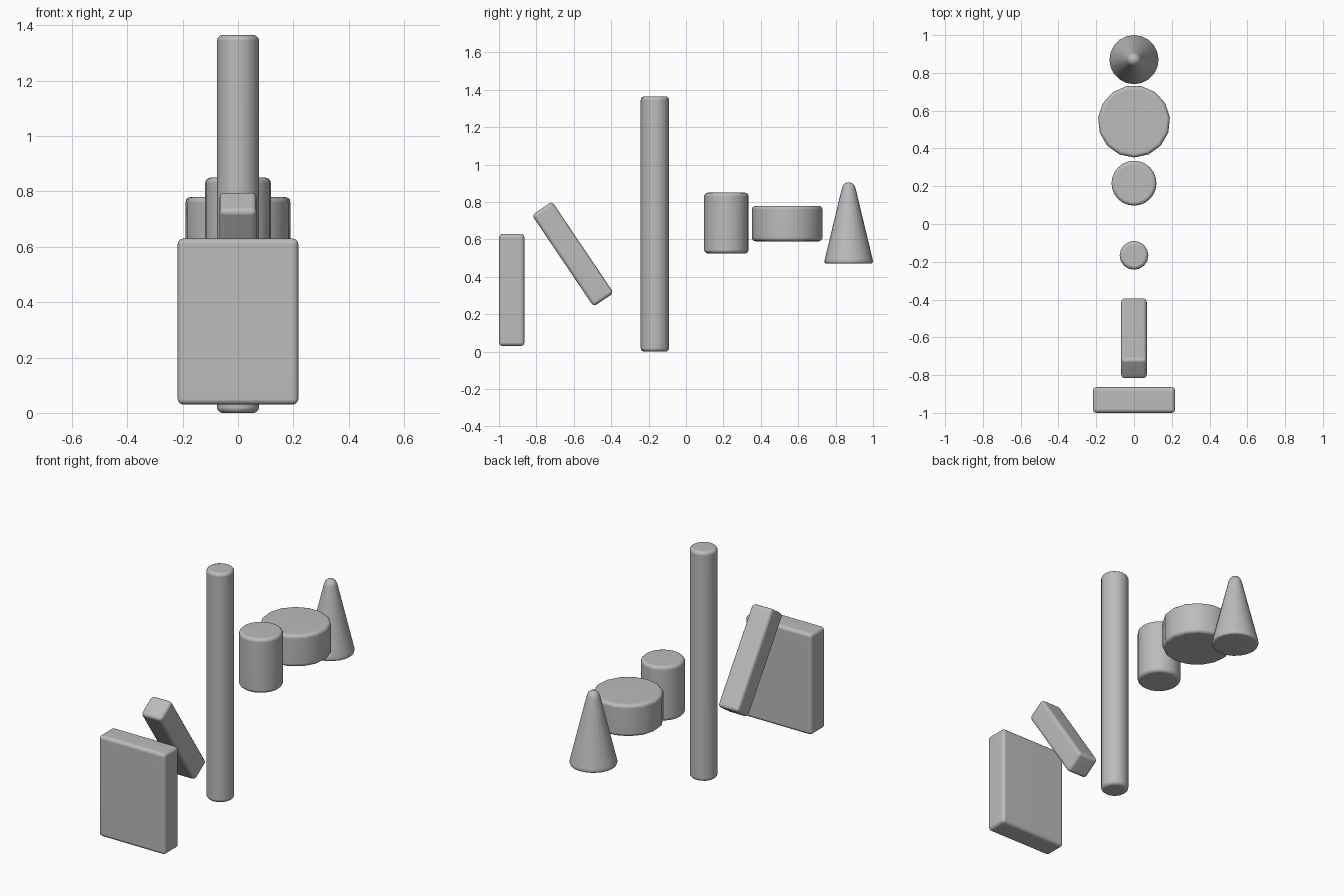
import bpy
import math

if "Cube" in bpy.data.objects:
    bpy.data.objects.remove(bpy.data.objects["Cube"], do_unlink=True)

GREY = (0.5, 0.5, 0.5, 1)
mat = bpy.data.materials.new("plain grey")
mat.use_nodes = True
mat.diffuse_color = GREY
mat.node_tree.nodes["Principled BSDF"].inputs["Base Color"].default_value = GREY


def finish(name, bevel):
    """Name the active object, round its edges and shade it smooth."""
    ob = bpy.context.object
    ob.name = name
    ob.data.materials.append(mat)
    bpy.ops.object.transform_apply(location=False, rotation=False, scale=True)
    mod = ob.modifiers.new("rounded edges", 'BEVEL')
    mod.width = bevel
    mod.segments = 3
    mod.limit_method = 'ANGLE'
    mod.angle_limit = math.radians(40)
    bpy.ops.object.shade_smooth()
    weighted = ob.modifiers.new("flat faces", 'WEIGHTED_NORMAL')
    weighted.keep_sharp = True
    return ob


def block(name, size, y, z, tilt=0):
    bpy.ops.mesh.primitive_cube_add(size=1, location=(0, y, z),
                                    rotation=(math.radians(tilt), 0, 0))
    bpy.context.object.scale = size
    return finish(name, 0.02)


def drum(name, radius, y, bottom, top, sides):
    bpy.ops.mesh.primitive_cylinder_add(vertices=sides, radius=radius, depth=top - bottom,
                                        location=(0, y, (bottom + top) / 2),
                                        rotation=(0, 0, math.pi))
    return finish(name, 0.02)


# Boxes
block("upright_slab", (0.436, 0.136, 0.6), -0.932, 0.33)
block("leaning_bar", (0.135, 0.13, 0.59), -0.605, 0.522, 34)

# Round pieces
drum("tall_column", 0.076, -0.166, 0, 1.365, 16)
drum("small_cylinder", 0.119, 0.216, 0.525, 0.85, 24)
drum("wide_drum", 0.191, 0.543, 0.59, 0.78, 15)

# Cone with a rounded tip, turned from a profile
profile = [(0, 0.47), (0.118, 0.47), (0.127, 0.474), (0.13, 0.484), (0.127, 0.498),
           (0.037, 0.872), (0.03, 0.89), (0.017, 0.902), (0, 0.905)]
SIDES = 20
verts = [(0, 0, profile[0][1])]
for r, z in profile[1:-1]:
    for i in range(SIDES):
        a = math.tau * i / SIDES
        verts.append((r * math.cos(a), r * math.sin(a), z))
verts.append((0, 0, profile[-1][1]))
rings = len(profile) - 2
last = len(verts) - 1
faces = []
for i in range(SIDES):
    j = (i + 1) % SIDES
    faces.append((0, 1 + j, 1 + i))
    for k in range(rings - 1):
        a, b = 1 + k * SIDES, 1 + (k + 1) * SIDES
        faces.append((a + i, a + j, b + j, b + i))
    top = 1 + (rings - 1) * SIDES
    faces.append((top + i, top + j, last))
mesh = bpy.data.meshes.new("cone")
mesh.from_pydata(verts, [], faces)
mesh.materials.append(mat)
cone = bpy.data.objects.new("cone", mesh)
cone.location = (0, 0.87, 0)
bpy.context.collection.objects.link(cone)
for poly in mesh.polygons:
    poly.use_smooth = True
cone.modifiers.new("flat faces", 'WEIGHTED_NORMAL')
